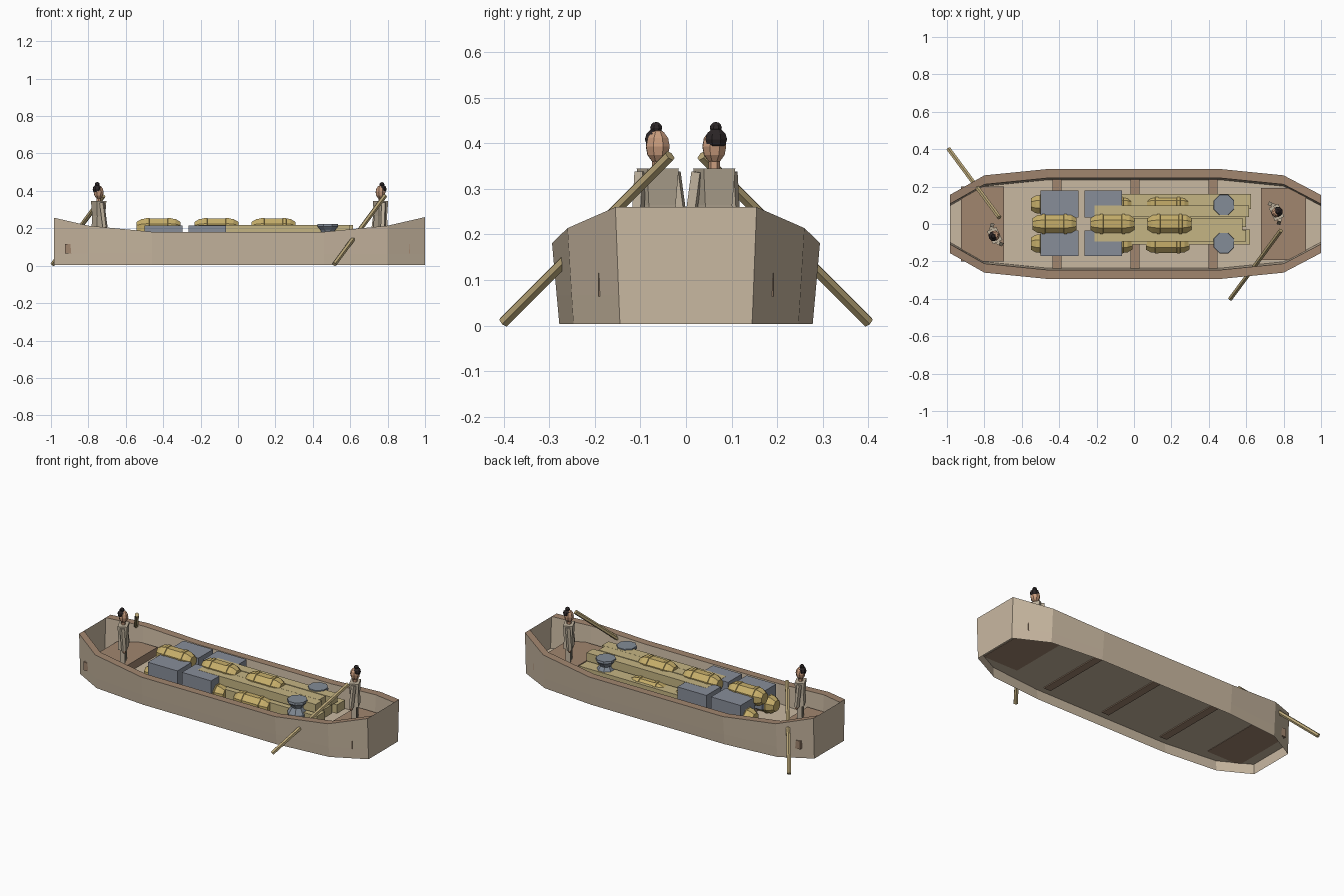
import bpy, bmesh, math
from mathutils import Vector, Matrix

cube = bpy.data.objects.get("Cube")
if cube:
    bpy.data.objects.remove(cube, do_unlink=True)


def material(name, hex_code):
    srgb = [int(hex_code[i:i + 2], 16) / 255 for i in (0, 2, 4)]
    col = [c / 12.92 if c < 0.04 else ((c + 0.055) / 1.055) ** 2.4 for c in srgb] + [1]
    m = bpy.data.materials.new(name)
    m.use_nodes = True
    m.diffuse_color = col
    m.node_tree.nodes["Principled BSDF"].inputs["Base Color"].default_value = col
    return m


HULL = material("pale timber", "c9b8a1")
TRIM = material("brown timber", "a1866f")
STRAW = material("straw", "c6ae6a")
PLANK = material("sawn plank", "c5b583")
CRATE = material("grey crate", "878d99")
POT = material("grey clay", "838c97")
CLOTH = material("undyed cloth", "bfb29d")
SKIN = material("skin", "c99c7d")
HAIR = material("black hair", "2b2526")
POLE = material("oar wood", "b9a678")


def finish(name, bm, *mats):
    bmesh.ops.recalc_face_normals(bm, faces=bm.faces)
    me = bpy.data.meshes.new(name)
    bm.to_mesh(me)
    bm.free()
    for m in mats:
        me.materials.append(m)
    ob = bpy.data.objects.new(name, me)
    bpy.context.collection.objects.link(ob)
    return ob


def box(name, x, y, z, mat):
    """Box from (low, high) ranges on each axis."""
    bm = bmesh.new()
    bmesh.ops.create_cube(bm, size=1)
    for v in bm.verts:
        v.co = [r[0] if c < 0 else r[1] for c, r in zip(v.co, (x, y, z))]
    return finish(name, bm, mat)


def lathe(name, profile, loc, mat, sides=8, axis="Z"):
    """Capped surface of revolution from (radius, height) points."""
    bm = bmesh.new()
    rings = []
    for r, h in profile:
        ring = []
        for i in range(sides):
            a = math.tau * (i + 0.5) / sides
            ring.append(bm.verts.new((r * math.cos(a), r * math.sin(a), h)))
        rings.append(ring)
    for lo, hi in zip(rings, rings[1:]):
        for i in range(sides):
            j = (i + 1) % sides
            bm.faces.new((lo[i], lo[j], hi[j], hi[i]))
    bm.faces.new(rings[0])
    bm.faces.new(rings[-1])
    if axis == "X":
        bm.transform(Matrix.Rotation(math.pi / 2, 4, "Y"))
    bm.transform(Matrix.Translation(loc))
    return finish(name, bm, mat)


def rod(name, start, end, r1, r2, mat, sides=6):
    start, end = Vector(start), Vector(end)
    ob = lathe(name, [(r1, 0), (r2, (end - start).length)], (0, 0, 0), mat, sides)
    turn = (end - start).to_track_quat("Z", "Y").to_matrix().to_4x4()
    ob.data.transform(Matrix.Translation(start) @ turn)
    return ob


def ball(name, loc, radii, mat):
    bm = bmesh.new()
    bmesh.ops.create_uvsphere(bm, u_segments=8, v_segments=6, radius=1)
    bm.transform(Matrix.Translation(loc) @ Matrix.Diagonal((*radii, 1)))
    return finish(name, bm, mat)


# Hull: stations of x, bottom half width, top half width, top height
FLOOR = 0.066
STATIONS = [(-0.985, 0.145, 0.155, 0.257), (-0.8, 0.247, 0.26, 0.214),
            (-0.46, 0.278, 0.294, 0.181), (0.46, 0.278, 0.294, 0.181),
            (0.8, 0.247, 0.26, 0.214), (1.0, 0.145, 0.155, 0.26)]
bm = bmesh.new()
edges = {}
for side in (-1, 1):
    rows = []
    for x, wb, wt, top in STATIONS:
        mid = wb + (wt - wb) * FLOOR / top
        pts = [(wb, 0.003), (mid, FLOOR), (wt, top), (wt - 0.048, top), (wt - 0.058, FLOOR)]
        rows.append([bm.verts.new((x, side * w, z)) for w, z in pts])
    for a, b in zip(rows, rows[1:]):
        for i in range(4):
            f = bm.faces.new((a[i], b[i], b[i + 1], a[i + 1]))
            f.material_index = 1 if i == 2 else 0
    edges[side] = rows
for a, b in zip(edges[-1], edges[1]):
    if a in (edges[-1][0], edges[-1][-1]):
        bm.faces.new((a[0], a[1], a[2], b[2], b[1], b[0]))
bm.faces.new([r[1] for r in edges[-1]] + [r[1] for r in reversed(edges[1])])
finish("hull", bm, HULL, TRIM)

# End decks and cross ribs
box("bow_deck", (-0.925, -0.695), (-0.2, 0.2), (0.064, 0.115), TRIM)
box("stern_deck", (0.68, 0.92), (-0.192, 0.192), (0.064, 0.115), TRIM)
for x in (-0.412, 0.005, 0.422):
    box("rib", (x - 0.024, x + 0.024), (-0.24, 0.24), (0.06, 0.09), TRIM)

# Straw bales: two low rows and one on top
BALE = [(0.034, -0.117), (0.051, -0.09), (0.053, -0.068), (0.057, -0.066), (0.057, -0.05),
        (0.053, -0.048)]
BALE += [(r, -h) for r, h in reversed(BALE)]
for x in (-0.425, -0.115, 0.19):
    lathe("top_bale", BALE, (x, 0, 0.203), STRAW, 8, "X")
    for side in (-1, 1):
        lathe("low_bale", BALE, (x - 0.01, side * 0.105, 0.12), STRAW, 8, "X")

# Crates
for x in ((-0.5, -0.297), (-0.265, -0.065)):
    for y in ((-0.172, -0.035), (0.035, 0.178)):
        box("crate", x, y, (0.105, 0.216), CRATE)

# Stacked planks
for y, x0, x1 in ((-0.063, -0.21, 0.6), (0, -0.21, 0.58), (0.068, -0.21, 0.615)):
    box("upper_plank", (x0, x1), (y - 0.031, y + 0.031), (0.165, 0.217), PLANK)
for y, x0, x1 in ((-0.07, -0.1, 0.62), (0.025, -0.1, 0.6), (0.12, -0.065, 0.625)):
    box("lower_plank", (x0, x1), (y - 0.04, y + 0.04), (0.1, 0.155), PLANK)

# Clay pots
for side in (-1, 1):
    lathe("pot", [(0.04, 0.068), (0.058, 0.11), (0.058, 0.145), (0.036, 0.178),
                  (0.042, 0.19), (0.06, 0.21), (0.058, 0.223)], (0.48, side * 0.102, 0), POT)


# Boatmen, modelled facing -y and then turned
def boatman(x, y, angle, label):
    parts = []
    for s in (-1, 1):
        parts.append(rod(label + "_leg", (s * 0.018, 0, 0), (s * 0.018, 0, 0.12),
                         0.019, 0.019, CLOTH, 4))
        parts.append(rod(label + "_arm", (s * 0.056, -0.012, 0.09), (s * 0.042, 0, 0.222),
                         0.014, 0.014, CLOTH, 4))
        parts.append(ball(label + "_hand", (s * 0.056, -0.013, 0.086), (0.01, 0.01, 0.012), SKIN))
    tunic = lathe(label + "_tunic", [(0.05, 0.085), (0.046, 0.15), (0.054, 0.23)],
                  (0, 0, 0), CLOTH, 4)
    tunic.data.transform(Matrix.Diagonal((1, 0.72, 1, 1)))
    parts.append(tunic)
    parts.append(lathe(label + "_neck", [(0.013, 0.225), (0.013, 0.255)], (0, 0, 0), SKIN, 6))
    parts.append(ball(label + "_head", (0, 0, 0.278), (0.028, 0.028, 0.037), SKIN))
    parts.append(ball(label + "_hair", (0, 0.01, 0.294), (0.026, 0.024, 0.024), HAIR))
    parts.append(ball(label + "_hair_bun", (0, 0.008, 0.319), (0.014, 0.014, 0.013), HAIR))
    place = Matrix.Translation((x, y, 0.115)) @ Matrix.Rotation(angle, 4, "Z")
    for p in parts:
        p.data.transform(place)


boatman(-0.745, -0.062, math.radians(115), "bow_boatman")
boatman(0.762, 0.062, math.radians(-65), "stern_boatman")

# Oars
rod("bow_oar", (-0.99, 0.4, 0.008), (-0.72, 0.035, 0.373), 0.013, 0.013, POLE)
rod("stern_oar", (0.515, -0.4, 0.008), (0.785, -0.035, 0.373), 0.013, 0.013, POLE)
